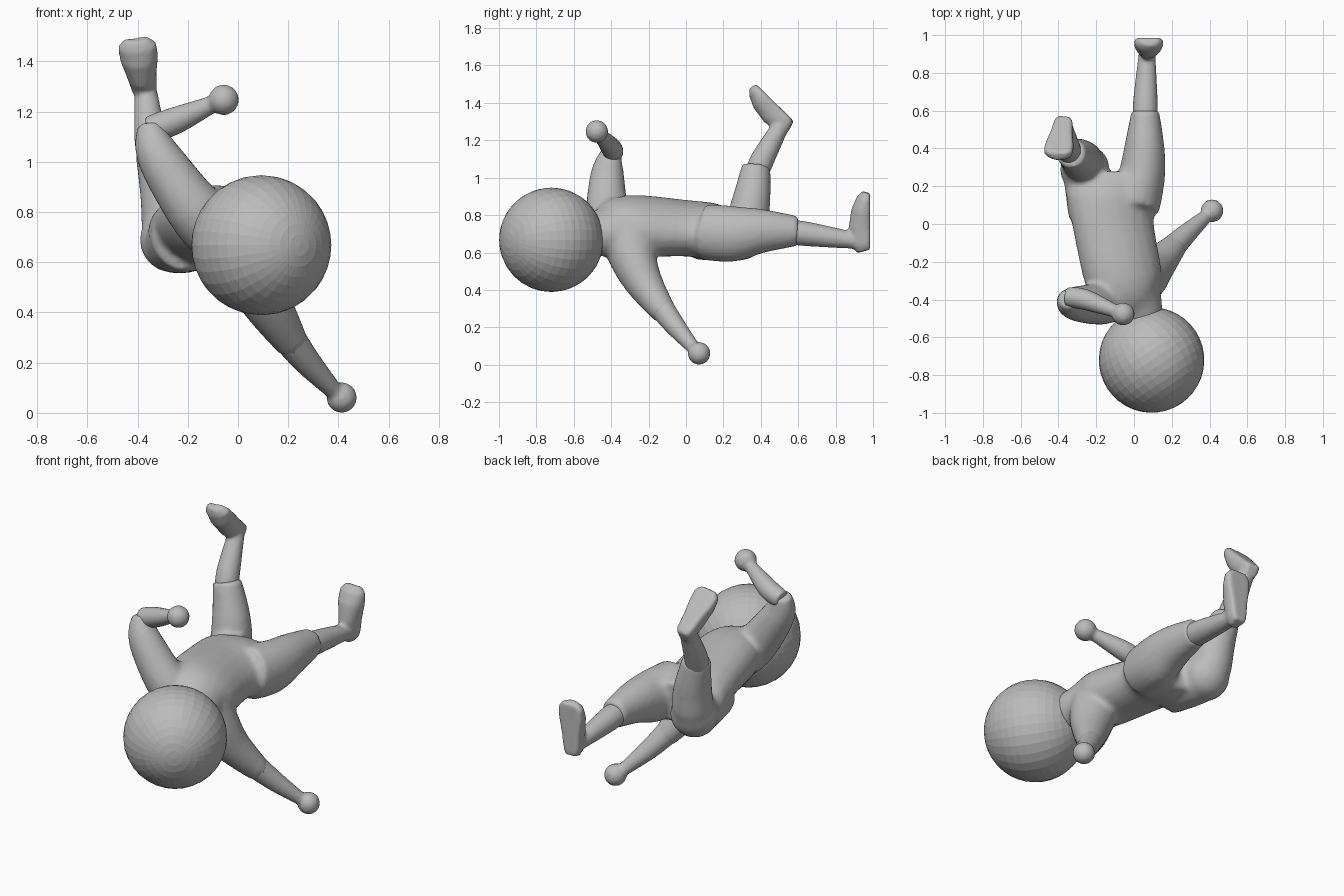
import bpy, bmesh, math
from mathutils import Vector, Matrix

if "Cube" in bpy.data.objects:
    bpy.data.objects.remove(bpy.data.objects["Cube"])

shade = (.5, .5, .5, 1)
grey = bpy.data.materials.new("plain grey")
grey.use_nodes = True
grey.diffuse_color = shade
grey.node_tree.nodes["Principled BSDF"].inputs["Base Color"].default_value = shade

ACROSS = Vector((1, 0, 0))


def smooth_path(stations, steps=4):
    """Stations resampled along a flowing curve through all of them."""
    points = [Vector(s) for s in stations]
    last = len(points) - 1
    path = []
    for i in range(last):
        before, start = points[max(i - 1, 0)], points[i]
        end, after = points[i + 1], points[min(i + 2, last)]
        for step in range(steps):
            t = step / steps
            bend = before * 2 - start * 5 + end * 4 - after
            twist = (start - end) * 3 - before + after
            path.append(start + ((end - before) * t + bend * t**2 + twist * t**3) / 2)
    return path + [points[last]]


def loft(bm, path, first_side=ACROSS, last_side=ACROSS, sole=1, sides=20):
    """Closed tube through (x, y, z, half width, half depth) stations."""
    last = len(path) - 1
    centres = [Vector(station[:3]) for station in path]
    rings = []
    for i, station in enumerate(path):
        along = (centres[min(i + 1, last)] - centres[max(i - 1, 0)]).normalized()
        wide = first_side.lerp(last_side, i / last)
        wide = (wide - along * wide.dot(along)).normalized()
        deep = along.cross(wide)
        ring = []
        for k in range(sides):
            angle = math.tau * k / sides
            ring.append(bm.verts.new(centres[i] + wide * station[3] * math.cos(angle)
                                     + deep * station[-1] * min(math.sin(angle), sole)))
        rings.append(ring)
    for low, high in zip(rings, rings[1:]):
        for k in range(sides):
            n = (k + 1) % sides
            bm.faces.new((low[k], low[n], high[n], high[k]))
    bm.faces.new(rings[0][::-1])
    bm.faces.new(rings[last])


def limb(bm, *stations, side=ACROSS):
    loft(bm, smooth_path(stations), side, side)


def foot(bm, heel, toe):
    """Flat-soled foot whose sole runs from heel to toe."""
    heel, toe = Vector(heel), Vector(toe)
    out = (toe - heel).cross(ACROSS).normalized()
    flat = .45
    path = []
    for part, width, depth in ((0, .035, .05), (.1, .05, .07), (.4, .06, .08),
                               (.7, .077, .07), (.9, .077, .05), (1, .05, .03)):
        centre = heel.lerp(toe, part) - out * depth * flat
        path.append((*centre, width, depth))
    loft(bm, path, sole=flat)


def ball(bm, centre, radius, segments=20, rings=12, turn=Matrix()):
    bmesh.ops.create_uvsphere(bm, u_segments=segments, v_segments=rings, radius=radius,
                              matrix=Matrix.Translation(centre) @ turn)


def finish(name, bm):
    bmesh.ops.recalc_face_normals(bm, faces=bm.faces)
    mesh = bpy.data.meshes.new(name)
    bm.to_mesh(mesh)
    bm.free()
    mesh.materials.append(grey)
    part = bpy.data.objects.new(name, mesh)
    bpy.context.collection.objects.link(part)
    return part


def finish_fused(name, bm, voxel, passes):
    """Melt overlapping volumes into one soft skin."""
    part = finish(name, bm)
    fuse = part.modifiers.new("fuse", "REMESH")
    fuse.mode = "VOXEL"
    fuse.voxel_size = voxel
    fuse.use_smooth_shade = True
    soften = part.modifiers.new("soften", "SMOOTH")
    soften.iterations = passes


# Head: faceted ball with its pole tilted to the side
bm = bmesh.new()
pole = Vector((.55, -.83, 0)).to_track_quat("Z", "Y").to_matrix().to_4x4()
ball(bm, (.093, -.72, .668), .279, 32, 20, pole)
finish("head", bm)

# Suit: torso twisting from tilted shoulders to level hips
bm = bmesh.new()
torso = smooth_path([(.05, -.52, .69, .11, .11), (.01, -.42, .71, .15, .13),
                     (-.05, -.3, .74, .21, .16), (-.11, 0, .73, .22, .145),
                     (-.11, .15, .71, .25, .15), (-.11, .27, .7, .2, .12)])
loft(bm, torso, Vector((.8, 0, -.6)))

# Straight and bent trouser legs
limb(bm, (0, .1, .71, .14, .15), (.04, .25, .7, .125, .15),
     (.055, .4, .715, .108, .12), (.06, .6, .715, .074, .08))
knee = (-.26, .29, .69)
limb(bm, (-.2, .06, .71, .15), (*knee, .12), (-.285, .345, .86, .105),
     (-.335, .375, 1.06, .078))
ball(bm, knee, .132)

# Raised and lowered sleeves
limb(bm, (-.1, -.38, .74, .13), (-.18, -.42, .82, .115), (-.32, -.42, 1.03, .088),
     (-.352, -.395, 1.15, .05))
limb(bm, (0, -.32, .7, .14), (.06, -.28, .56, .125), (.12, -.22, .43, .1),
     (.22, -.11, .27, .066))
finish_fused("suit", bm, .016, 5)

# Forearms ending in round fists
for name, elbow, middle, wrist, fist in (
        ("right_forearm", (-.36, -.385, 1.13, .05), (-.26, -.4, 1.16, .056),
         (-.09, -.465, 1.235, .033), (-.057, -.477, 1.247)),
        ("left_forearm", (.18, -.15, .33, .07), (.27, -.06, .21, .056),
         (.38, .04, .09, .036), (.413, .07, .061))):
    bm = bmesh.new()
    limb(bm, elbow, middle, wrist, side=Vector((0, 1, 0)))
    ball(bm, fist, .061)
    finish_fused(name, bm, .011, 3)

# Lower legs with flat-soled feet
for name, top, calf, ankle, heel, toe in (
        ("left_lower_leg", (.06, .54, .71, .062), (.06, .64, .7, .066),
         (.07, .93, .66, .042), (.07, .985, .61), (.08, .985, .92)),
        ("right_lower_leg", (-.335, .37, 1, .062), (-.35, .41, 1.1, .064),
         (-.37, .525, 1.31, .042), (-.37, .58, 1.3), (-.405, .375, 1.5))):
    bm = bmesh.new()
    limb(bm, top, calf, ankle)
    foot(bm, heel, toe)
    finish_fused(name, bm, .011, 3)
